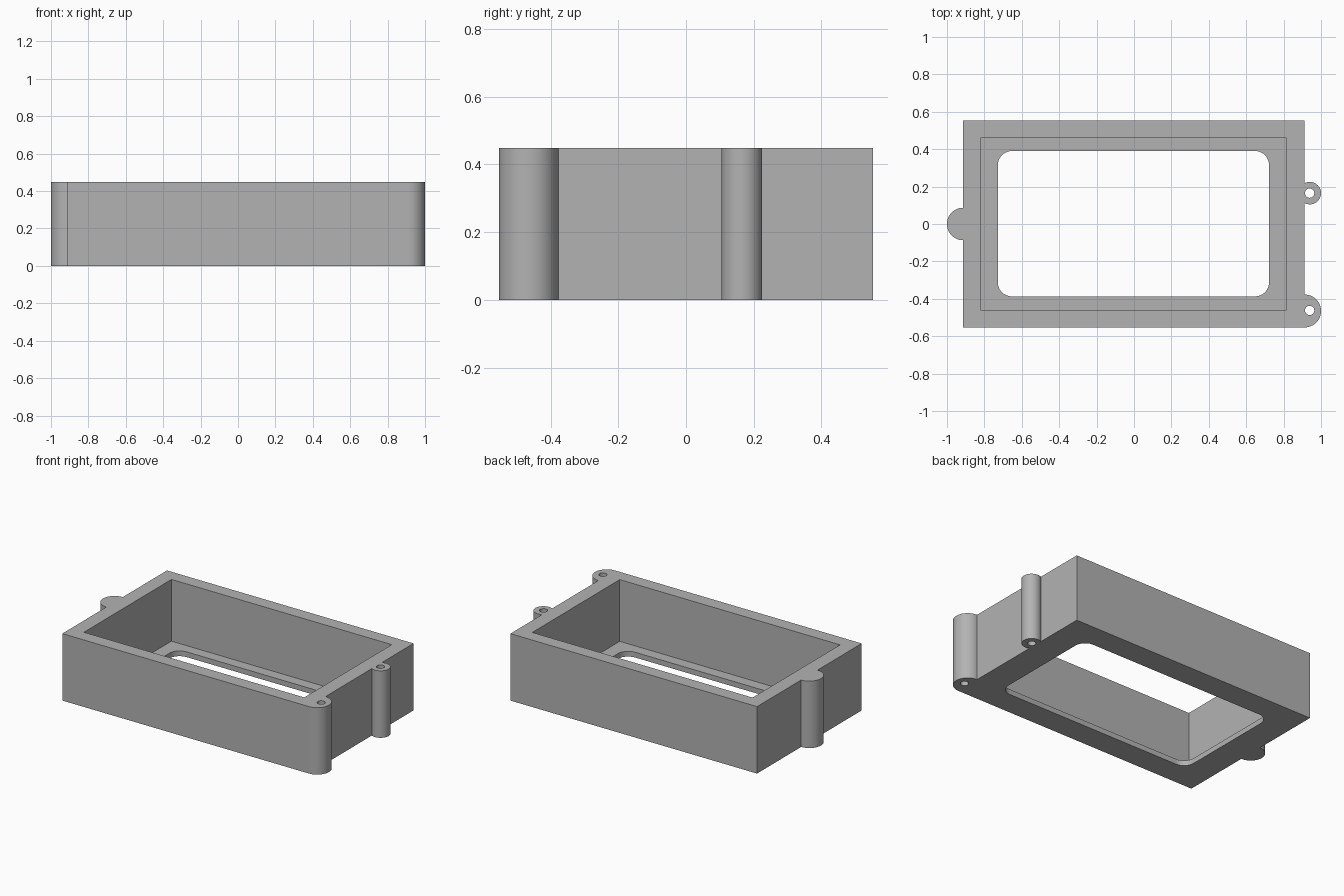
import bpy, bmesh, math

if "Cube" in bpy.data.objects:
    bpy.data.objects.remove(bpy.data.objects["Cube"])

H = 0.448
FLOOR = 0.035

grey = bpy.data.materials.new("plain grey")
grey.diffuse_color = (0.45, 0.45, 0.45, 1)
grey.use_nodes = True
grey.node_tree.nodes["Principled BSDF"].inputs["Base Color"].default_value = grey.diffuse_color


def arc(cx, cy, r, a0, a1, n=24):
    """Points along an arc, angles in degrees."""
    steps = [math.radians(a0 + (a1 - a0) * i / n) for i in range(n + 1)]
    return [(cx + r * math.cos(a), cy + r * math.sin(a)) for a in steps]


def prism(name, points, z0, z1):
    """Closed outline extruded straight up."""
    bm = bmesh.new()
    face = bm.faces.new([bm.verts.new((x, y, z0)) for x, y in points])
    top = bmesh.ops.extrude_face_region(bm, geom=[face])["geom"]
    bmesh.ops.translate(bm, vec=(0, 0, z1 - z0),
                        verts=[g for g in top if isinstance(g, bmesh.types.BMVert)])
    bmesh.ops.recalc_face_normals(bm, faces=bm.faces)
    mesh = bpy.data.meshes.new(name)
    bm.to_mesh(mesh)
    bm.free()
    mesh.materials.append(grey)
    ob = bpy.data.objects.new(name, mesh)
    bpy.context.collection.objects.link(ob)
    return ob


def rect(x0, x1, y0, y1):
    return [(x0, y0), (x1, y0), (x1, y1), (x0, y1)]


def rounded_rect(x0, x1, y0, y1, r):
    return (arc(x1 - r, y0 + r, r, -90, 0, 10) + arc(x1 - r, y1 - r, r, 0, 90, 10)
            + arc(x0 + r, y1 - r, r, 90, 180, 10) + arc(x0 + r, y0 + r, r, 180, 270, 10))


# Outer frame with corner lug, small side lug and left lug in one outline
outline = [(-0.913, -0.553)]
outline += arc(0.912, -0.465, 0.088, -90, 90)
outline += arc(0.94, 0.165, 0.06, -117.8, 117.8, 32)
outline += [(0.912, 0.553), (-0.913, 0.553)]
outline += arc(-0.913, 0.0, 0.087, 90, 270)
frame = prism("box_frame", outline, 0, H)

# Cavity, floor opening and screw holes
cutters = [
    prism("cavity_cutter", rect(-0.817, 0.814, -0.462, 0.463), FLOOR, H + 0.1),
    prism("opening_cutter", rounded_rect(-0.728, 0.722, -0.387, 0.39, 0.075), -0.1, H * 0.5),
]
for y in (0.165, -0.462):
    cutters.append(prism("screw_hole_cutter", arc(0.939, y, 0.025, 0, 345, 23), -0.1, H + 0.1))

for c in cutters:
    mod = frame.modifiers.new(c.name, 'BOOLEAN')
    mod.operation = 'DIFFERENCE'
    mod.solver = 'EXACT'
    mod.object = c
    c.hide_render = True
    c.hide_set(True)

# Apply cuts, remove the helpers and smooth the round walls
bpy.context.view_layer.objects.active = frame
frame.select_set(True)
for mod in list(frame.modifiers):
    bpy.ops.object.modifier_apply(modifier=mod.name)
for c in cutters:
    bpy.data.objects.remove(c)
bpy.ops.object.shade_smooth_by_angle(angle=math.radians(30))
